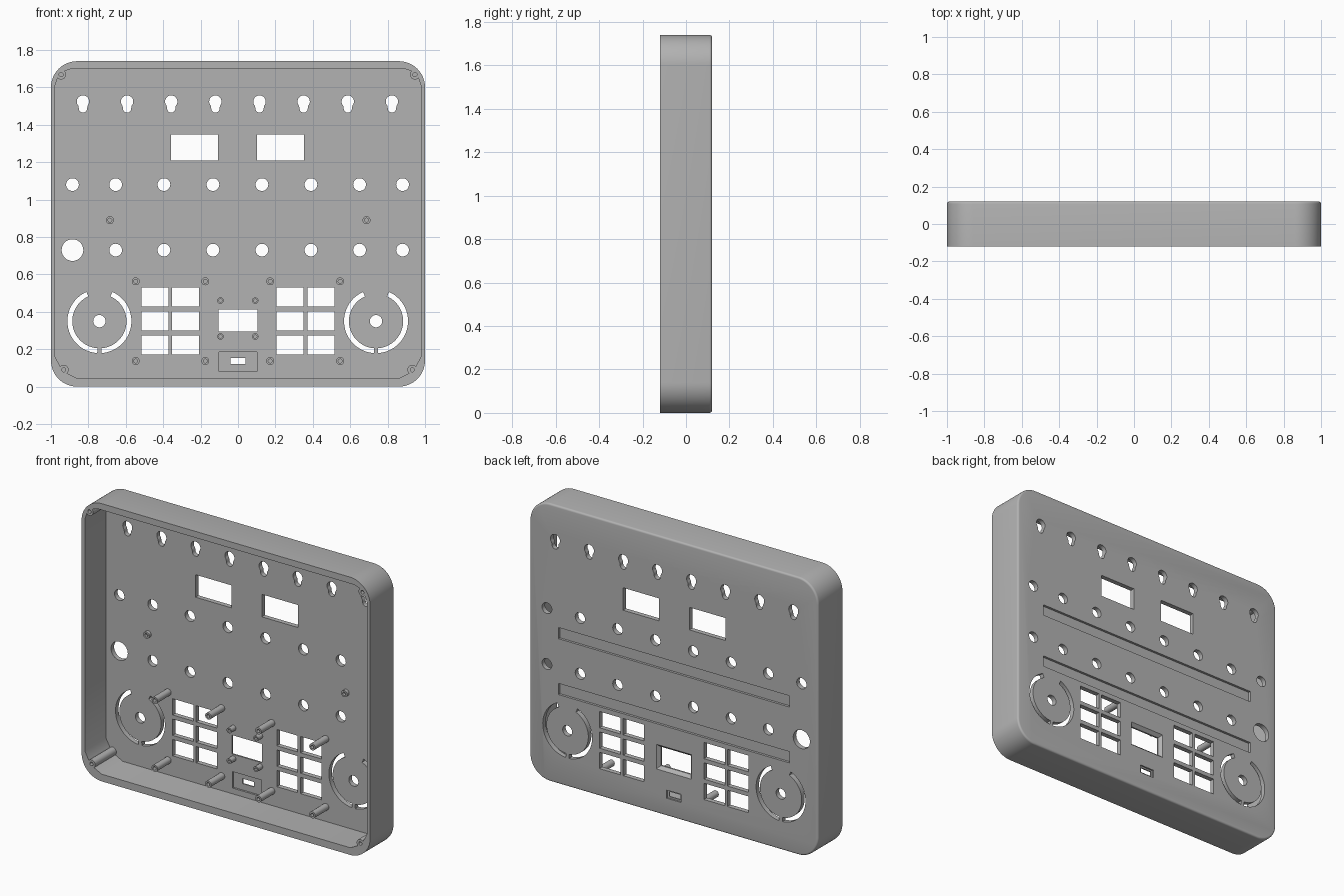
import bpy, bmesh
from math import sin, cos, pi, radians

if "Cube" in bpy.data.objects:
    bpy.data.objects.remove(bpy.data.objects["Cube"], do_unlink=True)

FRONT, BACK, INNER = -0.12, 0.12, 0.09     # rim, outer face, inside of the panel
HEIGHT = 1.74

grey = bpy.data.materials.new("grey plastic")
grey.use_nodes = True
grey.diffuse_color = (0.45, 0.45, 0.45, 1)
grey.node_tree.nodes["Principled BSDF"].inputs["Base Color"].default_value = (0.45, 0.45, 0.45, 1)


# ---- profiles in the x-z plane ----
def arc(x, z, r, start, end, n):
    return [(x + r * cos(radians(start + (end - start) * i / n)),
             z + r * sin(radians(start + (end - start) * i / n))) for i in range(n + 1)]


def circle(x, z, r, n=32):
    return arc(x, z, r, 0, 360, n)[:-1]


def rect(x0, x1, z0, z1):
    return [(x0, z0), (x1, z0), (x1, z1), (x0, z1)]


def rounded(inset, r=0.14, n=16):
    x, z = 1 - r, HEIGHT - r
    return (arc(x, z, r - inset, 0, 90, n) + arc(-x, z, r - inset, 90, 180, n)
            + arc(-x, r, r - inset, 180, 270, n) + arc(x, r, r - inset, 270, 360, n))


def keyhole(x):
    return arc(x, 1.524, 0.033, -42, 222, 28) + arc(x, 1.487, 0.022, 180, 360, 14)


def ring_slot(x, z, start, end):
    return arc(x, z, 0.171, start, end, 40) + arc(x, z, 0.145, end, start, 40)


def cavity():
    # interior outline with a screw boss bulging in at every corner
    pts = []
    for sx, sz, turn in ((1, 1, 0), (-1, 1, 90), (-1, -1, 180), (1, -1, 270)):
        cx, cz = (0.946, 1.668) if sz > 0 else (0.932, 0.09)
        wx, wz = 0.978, (1.70 if sz > 0 else 0.045)
        gap = abs(wz - cz) + 0.025
        side = (sx * wx, cz - sz * gap)
        end = (sx * (cx - gap), wz)
        first, last = (side, end) if sx * sz > 0 else (end, side)
        pts += [first] + arc(sx * cx, cz, 0.026, turn - 45, turn - 225, 16) + [last]
    return pts


# ---- mesh helpers ----
def loft(bm, layers):
    # layers: (y, profile) pairs with equal point counts
    rings = [[bm.verts.new((x, y, z)) for x, z in prof] for y, prof in layers]
    for a, b in zip(rings, rings[1:]):
        for i in range(len(a)):
            j = (i + 1) % len(a)
            bm.faces.new((a[i], a[j], b[j], b[i]))
    bm.faces.new(rings[0])
    bm.faces.new(rings[-1])


def make(name, solids):
    bm = bmesh.new()
    for layers in solids:
        loft(bm, layers)
    bmesh.ops.recalc_face_normals(bm, faces=bm.faces)
    me = bpy.data.meshes.new(name)
    bm.to_mesh(me)
    bm.free()
    me.materials.append(grey)
    ob = bpy.data.objects.new(name, me)
    bpy.context.collection.objects.link(ob)
    return ob


def prism(prof, y0, y1):
    return [(y0, prof), (y1, prof)]


def cut(ob, solids):
    cutter = make("cutter", solids)
    cutter.hide_render = True
    mod = ob.modifiers.new("cut", 'BOOLEAN')
    mod.operation, mod.solver, mod.object = 'DIFFERENCE', 'EXACT', cutter
    me = bpy.data.meshes.new_from_object(ob.evaluated_get(bpy.context.evaluated_depsgraph_get()))
    ob.modifiers.clear()
    ob.data = me
    bpy.data.objects.remove(cutter, do_unlink=True)


def smooth(ob):
    bpy.ops.object.select_all(action='DESELECT')
    ob.select_set(True)
    bpy.context.view_layer.objects.active = ob
    bpy.ops.object.shade_smooth_by_angle(angle=radians(30))


# ---- case shell with a softened back edge ----
R = 0.012
layers = [(FRONT, rounded(0))]
for k in range(5):
    a = k * pi / 8
    layers.append((BACK - R + R * sin(a), rounded(R - R * cos(a))))
case = make("case_shell", [layers])
cut(case, [prism(cavity(), FRONT - 0.1, INNER)])

# ---- openings through the panel ----
holes = [keyhole(-0.829 + 0.236 * i) for i in range(8)]
holes += [rect(-0.358, -0.107, 1.208, 1.349), rect(0.102, 0.353, 1.208, 1.349)]
for z in (1.08, 0.73):
    for x in (-0.885, -0.654, -0.396, -0.134, 0.128, 0.39, 0.65, 0.88):
        big = z < 1 and x < -0.8
        holes.append(circle(x, z, 0.058 if big else 0.034))
for x0 in (-0.516, -0.353, 0.206, 0.371):
    for z0 in (0.172, 0.3, 0.428):
        holes.append(rect(x0, x0 + 0.145, z0, z0 + 0.102))
for x in (-0.741, 0.738):
    holes += [circle(x, 0.35, 0.033),
              ring_slot(x, 0.35, 114, 266), ring_slot(x, 0.35, 274, 426)]
holes += [rect(-0.103, 0.103, 0.294, 0.412), rect(-0.04, 0.039, 0.121, 0.152)]
cut(case, [prism(h, INNER - 0.05, BACK + 0.05) for h in holes])

# ---- recesses: label strips, screen and port surrounds, port pocket, screw holes ----
recess = [prism(rect(-0.8, 0.8, z, z + 0.07), BACK - 0.015, BACK + 0.05) for z in (0.91, 0.56)]
recess += [[(BACK - 0.02, rect(-0.103, 0.103, 0.294, 0.412)),
            (BACK + 0.001, rect(-0.122, 0.122, 0.275, 0.431))],
           prism(rect(-0.05, 0.05, 0.111, 0.162), BACK - 0.01, BACK + 0.05),
           prism(rect(-0.101, 0.101, 0.081, 0.184), INNER - 0.05, INNER + 0.012)]
for s in (-1, 1):
    recess += [prism(circle(s * x, z, 0.011, 20), FRONT - 0.05, 0.04)
               for x, z in ((0.946, 1.668), (0.932, 0.09))]
cut(case, recess)
smooth(case)


# ---- hollow standoffs on the inside of the panel ----
def standoff(name, x, z, r, length):
    bore = circle(x, z, r * 0.5, 24)
    tip, base = INNER - length, INNER + 0.004
    outer = circle(x, z, r, 24)
    ob = make(name, [prism(outer, tip, base)])
    cut(ob, [prism(bore, tip - 0.05, INNER - 0.003)])
    smooth(ob)


for x in (-0.547, -0.175, 0.172, 0.546):
    for z in (0.137, 0.563):
        standoff("pad_board_standoff", x, z, 0.021, 0.135)
for x in (-0.094, 0.092):
    for z in (0.268, 0.46):
        standoff("screen_standoff", x, z, 0.017, 0.045)
for x in (-0.685, 0.687):
    standoff("panel_standoff", x, 0.89, 0.021, 0.02)
